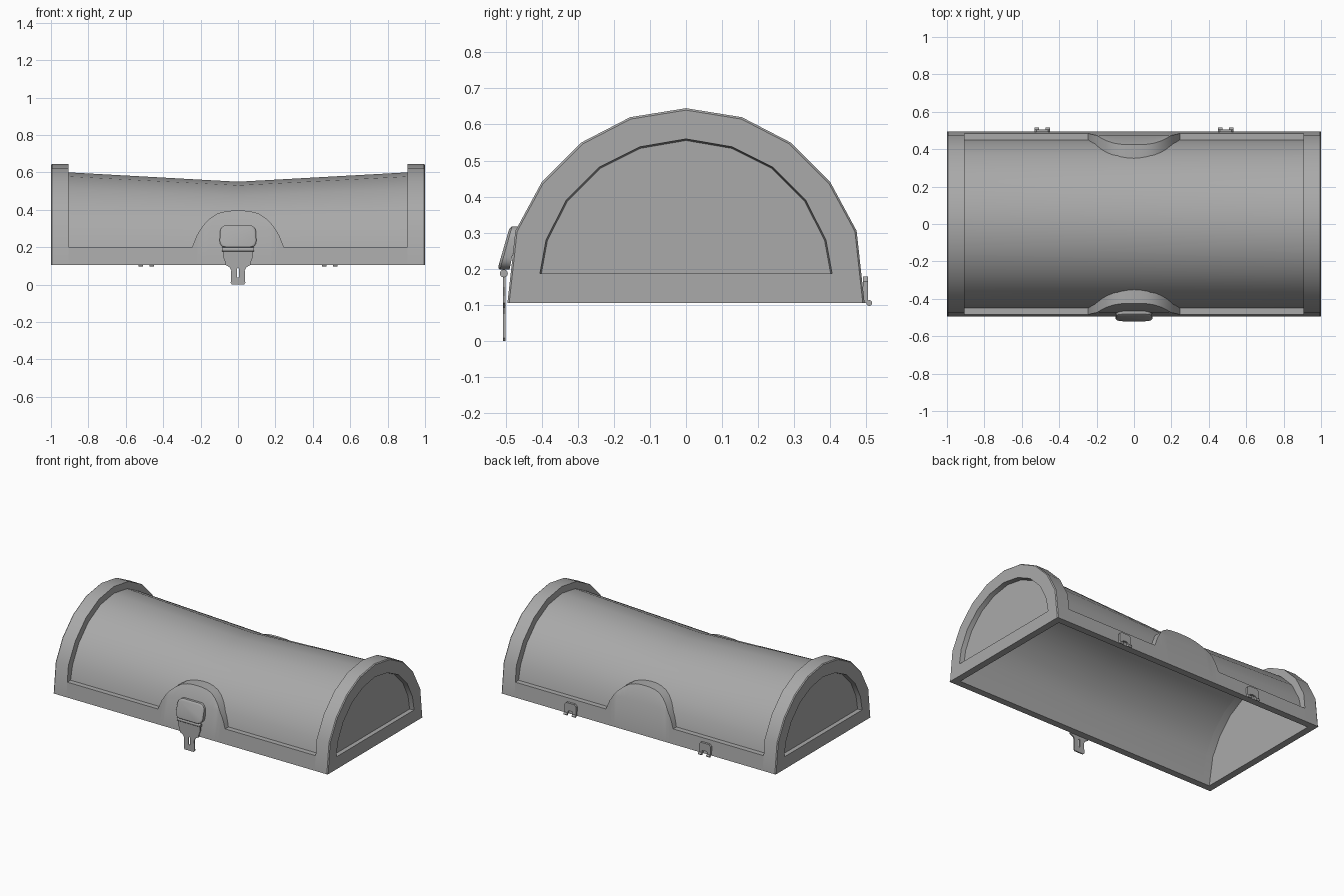
import bpy
import bmesh
import math
from mathutils import Matrix

cube = bpy.data.objects.get("Cube")
if cube:
    bpy.data.objects.remove(cube, do_unlink=True)

grey = bpy.data.materials.new("plain grey")
grey.use_nodes = True
COL = (0.4, 0.4, 0.4, 1)
grey.diffuse_color = COL
for n in grey.node_tree.nodes:
    if n.type == 'BSDF_PRINCIPLED':
        n.inputs["Base Color"].default_value = COL

BASE = 0.105
# Half arches as (y, z), from the base up to the ridge
OUTER = [(.495, BASE), (.473, .305), (.40, .44), (.29, .55), (.155, .62), (0, .645)]
RECESS = [(.405, .187), (.388, .28), (.332, .39), (.24, .482), (.128, .538), (0, .56)]
BARREL = [(.45, .2), (.43, .29), (.365, .41), (.265, .512), (.14, .578), (0, .60)]
INNER = [(.45, BASE), (.418, .285), (.353, .4), (.256, .498), (.136, .562), (0, .585)]


def make(name, bm, smooth=True):
    me = bpy.data.meshes.new(name)
    bm.to_mesh(me)
    bm.free()
    if smooth:
        me.shade_smooth()
        me.set_sharp_from_angle(angle=math.radians(35))
    ob = bpy.data.objects.new(name, me)
    me.materials.append(grey)
    bpy.context.collection.objects.link(ob)
    return ob


def mirror(ob, axis):
    mod = ob.modifiers.new("mirror", 'MIRROR')
    mod.use_axis = [a == axis for a in "xyz"]
    mod.merge_threshold = 0.0005


def full(half, x):
    """Whole arch at x, from +y over the ridge to -y."""
    return [(x, y, z) for y, z in half] + [(x, -y, z) for y, z in half[-2::-1]]


def squash(half, k, floor):
    return [(y, floor + (z - floor) * k) for y, z in half]


def inset(half, d):
    return [(y * (1 - d), BASE + (z - BASE) * (1 - d)) for y, z in half]


def loft(bm, rings, closed=()):
    """Skin rings in order; strips listed in closed also get a base face."""
    rows = [[bm.verts.new(p) for p in r] for r in rings]
    n = len(rows[0])
    for k, (a, b) in enumerate(zip(rows, rows[1:])):
        for i in range(n if k in closed else n - 1):
            j = (i + 1) % n
            bm.faces.new((a[i], a[j], b[j], b[i]))
    return rows


def y_at(half, z):
    for (y0, z0), (y1, z1) in zip(half, half[1:]):
        if z <= z1:
            return y0 + (y1 - y0) * (z - z0) / (z1 - z0)
    return 0


# End frames with recessed outer panel and inner wall
bm = bmesh.new()
rows = loft(bm, [full(INNER, .955), full(INNER, .905), full(OUTER, .905),
                 full(OUTER, .994), full(inset(OUTER, .01), 1.0),
                 full(RECESS, 1.0), full(inset(RECESS, .01), .97)], closed=(4, 5))
bm.faces.new(rows[0][::-1])
bm.faces.new(rows[-1])
mirror(make("end_frame", bm), "x")

# Sagging barrel, outside skin and lining
bm = bmesh.new()
waist = squash(BARREL, .875, .2)
loft(bm, [full(BARREL, -.905), full(waist, 0), full(BARREL, .905)])
make("barrel_top", bm)
bm = bmesh.new()
loft(bm, [full(INNER, .905), full(squash(INNER, .9, BASE), 0), full(INNER, -.905)])
make("barrel_lining", bm)

# Side rails with a rounded rise in the middle
rise = [(.905, .2), (.245, .2), (.236, .225), (.222, .26), (.2, .297), (.175, .33),
        (.145, .358), (.11, .38), (.07, .391), (.035, .395)]
columns = [(-x, h) for x, h in rise] + [(0, .396)] + rise[::-1]
bm = bmesh.new()
prev = None
for x, h in columns:
    k = .875 + .125 * abs(x) / .905
    yi = y_at(squash(BARREL, k, .2), h) - .008
    zs = (BASE, min(h, .305), h)
    col = [bm.verts.new((x, -y_at(OUTER, z), z)) for z in zs]
    col.append(bm.verts.new((x, -yi, h)))
    if prev:
        for j in range(3):
            bm.faces.new((prev[j], col[j], col[j + 1], prev[j + 1]))
    prev = col
bmesh.ops.remove_doubles(bm, verts=bm.verts, dist=1e-5)
mirror(make("side_rail", bm), "y")

# Flat underside of the rim
bm = bmesh.new()
out, inn = [[bm.verts.new((sx * w, sy * d, BASE)) for sx, sy in
             ((-1, -1), (1, -1), (1, 1), (-1, 1))] for w, d in ((1, .495), (.955, .45))]
for i in range(4):
    j = (i + 1) % 4
    bm.faces.new((out[i], inn[i], inn[j], out[j]))
make("rim_underside", bm, False)


# Clasp body: rounded, wedge-shaped pad
def pad_ring(d, slope, y0):
    pts = []
    r = .034 - d * .5
    for cx, cz, a0 in ((1, 1, 0), (-1, 1, 90), (-1, -1, 180), (1, -1, 270)):
        for s in range(5):
            a = math.radians(a0 + s * 22.5)
            z = .2575 + cz * (.06 - d - r) + r * math.sin(a)
            w = .098 - d - .06 * max(0, z - .2575)
            pts.append((cx * (w - r) + r * math.cos(a), y0 - (.318 - z) * slope, z))
    return pts


bm = bmesh.new()
rows = loft(bm, [pad_ring(0, .2, -.465), pad_ring(0, .28, -.482),
                 pad_ring(.004, .29, -.486), pad_ring(.01, .29, -.488)], closed=(0, 1, 2))
bm.faces.new(rows[0])
bm.faces.new(rows[-1])
bmesh.ops.recalc_face_normals(bm, faces=bm.faces)
make("clasp_pad", bm)


def rod(name, x, y, z, r, length):
    bm = bmesh.new()
    m = Matrix.Translation((x, y, z)) @ Matrix.Rotation(math.pi / 2, 4, 'Y')
    bmesh.ops.create_cone(bm, cap_ends=True, segments=12, radius1=r, radius2=r,
                          depth=length, matrix=m)
    make(name, bm)


def plate(name, half, x, y, thick):
    """Upright plate, mirrored from the right half of its outline."""
    bm = bmesh.new()
    bm.faces.new([bm.verts.new((px, 0, pz)) for px, pz in half])
    ob = make(name, bm, False)
    ob.location = (x, y, 0)
    mirror(ob, "x")
    sol = ob.modifiers.new("thickness", 'SOLIDIFY')
    sol.thickness = thick
    sol.offset = 0


# Clasp pivot and slotted hasp
rod("clasp_pivot", 0, -.505, .187, .011, .17)
plate("clasp_hasp", [(0, .19), (0, .09), (.006, .085), (.006, .04), (0, .036), (0, 0),
                     (.032, 0), (.039, .008), (.036, .075), (.045, .093), (.068, .105),
                     (.07, .125), (.08, .15), (.08, .19)], 0, -.504, .008)

# Back hinges: notched plate and two knuckles each
for side, x in (("left", .49), ("right", -.49)):
    plate(side + "_hinge_plate", [(0, .178), (0, .128), (.018, .125), (.018, .105),
                                  (.042, .105), (.042, .165), (.03, .178)], x, .498, .014)
    for s, tag in ((1, "outer"), (-1, "inner")):
        rod(f"{side}_hinge_{tag}_knuckle", x + s * .03, .508, .105, .008, .024)
